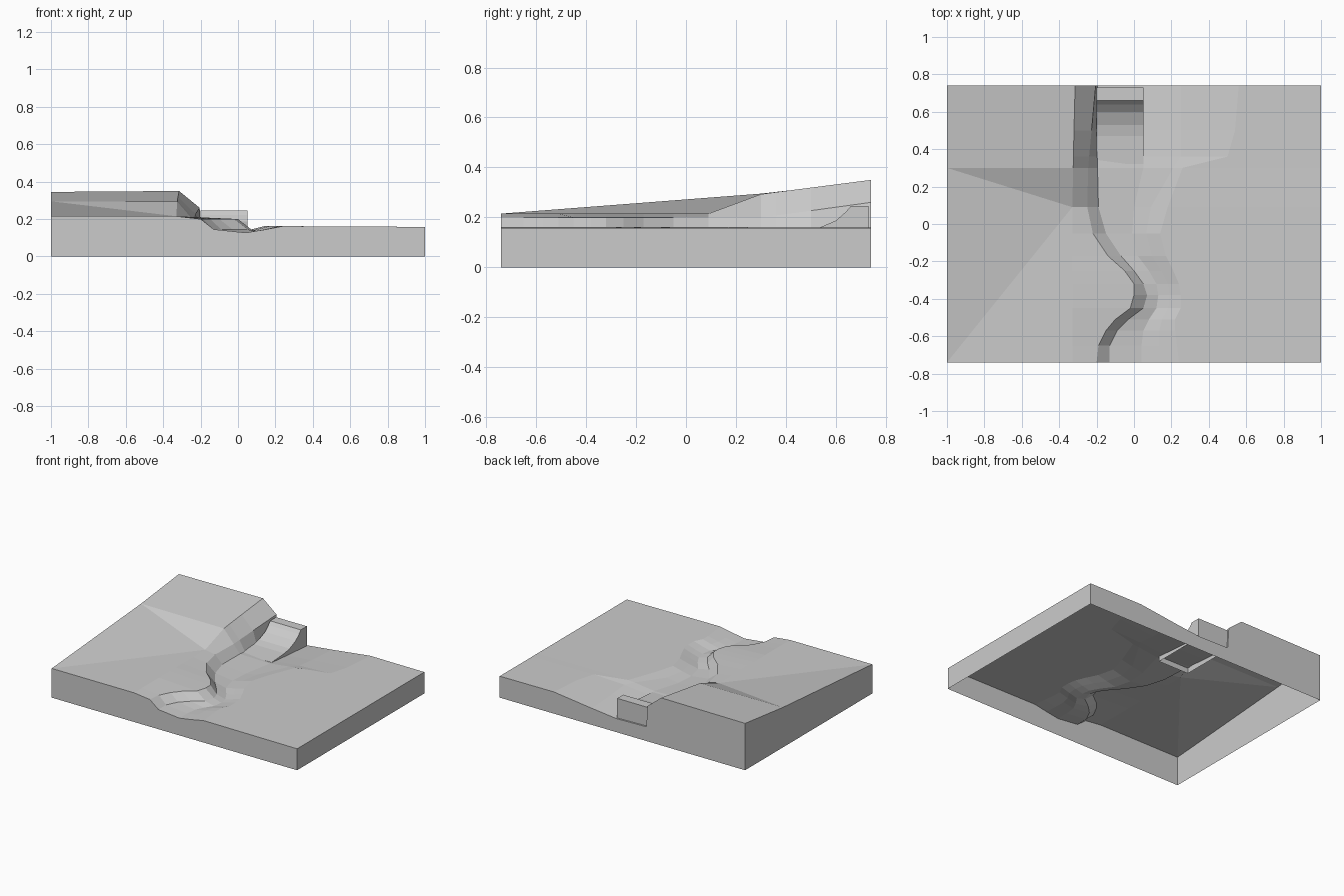
import bpy, bmesh

if "Cube" in bpy.data.objects:
    bpy.data.objects.remove(bpy.data.objects["Cube"])


def make_object(name, bm):
    bmesh.ops.recalc_face_normals(bm, faces=bm.faces)
    mesh = bpy.data.meshes.new(name)
    bm.to_mesh(mesh)
    bm.free()
    obj = bpy.data.objects.new(name, mesh)
    bpy.context.collection.objects.link(obj)
    return obj


# River cross-sections: y, bank-top x, floor-left x, floor-right x, outer-bank x
river = [
    (-0.74, -0.20, -0.13, 0.04, 0.24), (-0.65, -0.19, -0.13, 0.04, 0.23),
    (-0.57, -0.15, -0.09, 0.05, 0.22), (-0.51, -0.10, -0.03, 0.08, 0.22),
    (-0.45, -0.02, 0.05, 0.12, 0.25), (-0.38, 0.00, 0.07, 0.13, 0.25),
    (-0.32, 0.00, 0.05, 0.12, 0.24), (-0.25, -0.05, 0.00, 0.08, 0.21),
    (-0.17, -0.14, -0.07, 0.02, 0.17), (-0.05, -0.22, -0.15, -0.01, 0.14),
    (0.09, -0.25, -0.19, 0.00, 0.18),
]
rows = []
for y, b, c, d, f in river:
    rows.append([(-0.33, y, 0.215), (b, y, 0.20), (c, y, 0.145), (d, y, 0.127),
                 ((d + f) / 2, y, 0.143), (f, y, 0.162)])

# Upstream sections: y, hill x/z, bank x/z, floor z, right bank x/z, outer x
upstream = [
    (0.30, -0.325, 0.293, -0.245, 0.20, 0.135, 0.21, 0.155, 0.26),
    (0.36, -0.324, 0.301, -0.240, 0.208, 0.130, 0.25, 0.150, 0.50),
    (0.50, -0.321, 0.319, -0.227, 0.227, 0.118, 0.25, 0.137, 0.54),
    (0.74, -0.315, 0.350, -0.205, 0.260, 0.100, 0.25, 0.122, 0.56),
]
for y, ax, az, bx, bz, fz, ex, ez, fx in upstream:
    rows.append([(ax, y, az), (bx, y, bz), (-0.195, y, fz + 0.005), (0.05, y, fz),
                 (ex, y, ez), (fx, y, 0.160)])

# Terrain surface
bm = bmesh.new()
grid = [[bm.verts.new(p) for p in row + [(1, row[0][1], 0.158)]] for row in rows]
for r0, r1 in zip(grid, grid[1:]):
    for i in range(len(r0) - 1):
        bm.faces.new((r0[i], r0[i + 1], r1[i + 1], r1[i]))

# Flat meadow, sloping wedge and hilltop on the left
front, mid, back = [bm.verts.new(p) for p in
                    ((-1, -0.74, 0.215), (-1, 0.30, 0.295), (-1, 0.74, 0.345))]
hill = [row[0] for row in grid]
k = len(river) - 1
bm.faces.new([front] + hill[:k + 1])
bm.faces.new((front, hill[k], mid))
bm.faces.new((mid, hill[k], hill[k + 1]))
bm.faces.new([mid] + hill[k + 1:] + [back])

# Skirt down to the base, open underneath
rim = [e for e in bm.edges if e.is_boundary]
ext = bmesh.ops.extrude_edge_only(bm, edges=rim)
for v in ext["geom"]:
    if isinstance(v, bmesh.types.BMVert):
        v.co.z = 0
make_object("terrain", bm)
# keep the surface facing up
for p in [bpy.data.objects["terrain"].data]:
    if max(p.polygons, key=lambda q: q.area).normal.z < -0.5:
        p.flip_normals()

# Weir with a curved spillway, open underneath
profile = [(0.73, 0.095), (0.32, 0.095), (0.32, 0.135), (0.47, 0.145), (0.53, 0.157),
           (0.60, 0.187), (0.64, 0.222), (0.66, 0.245), (0.73, 0.245)]
bm = bmesh.new()
left, right = [[bm.verts.new((x, y, z)) for y, z in profile] for x in (-0.2, 0.05)]
bm.faces.new(left)
bm.faces.new(right)
n = len(profile)
for i in range(1, n):
    j = (i + 1) % n
    bm.faces.new((left[i], left[j], right[j], right[i]))
make_object("weir", bm)
